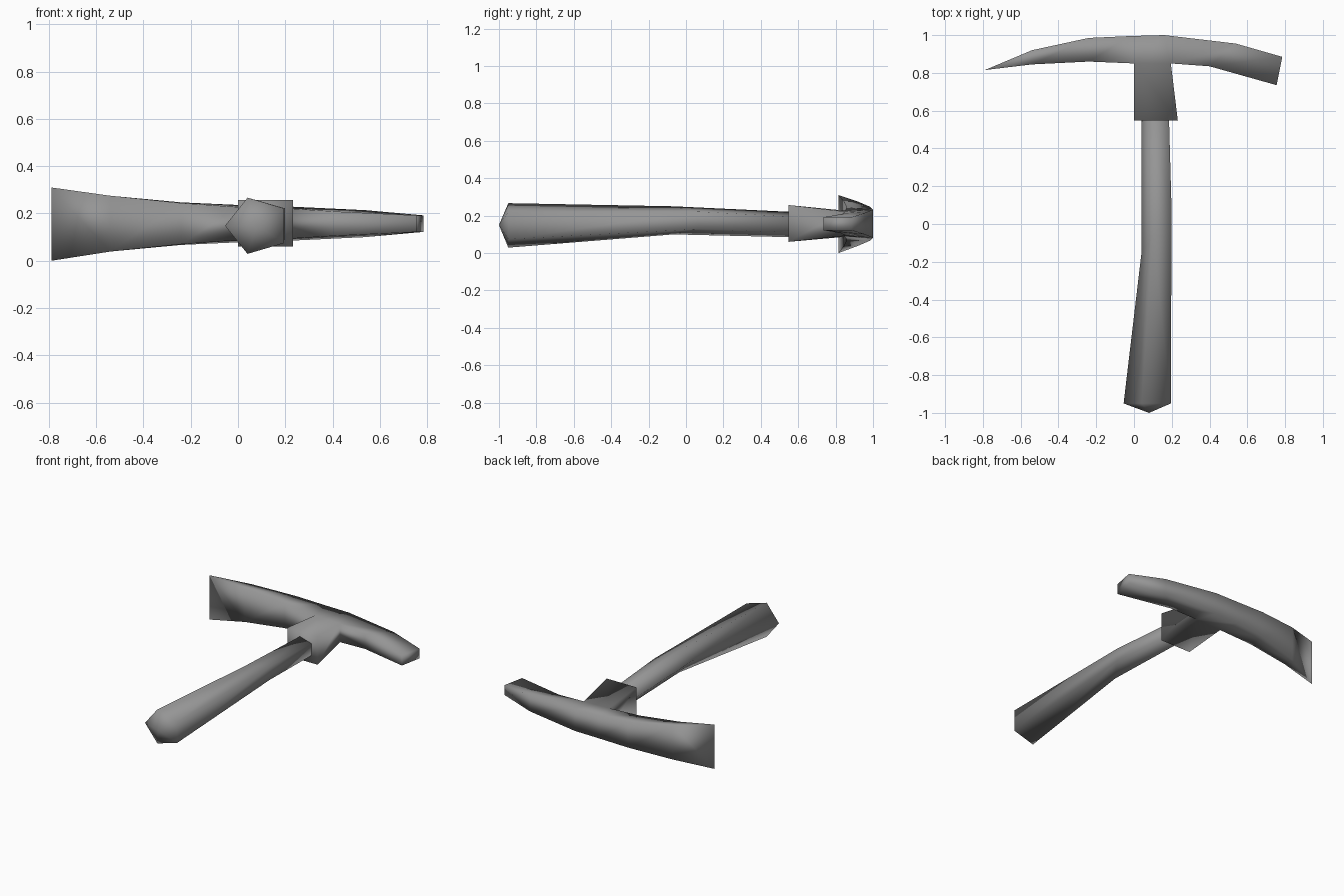
import bpy, bmesh, math

cube = bpy.data.objects.get("Cube")
if cube:
    bpy.data.objects.remove(cube)

grey = bpy.data.materials.new("dull_grey")
grey.use_nodes = True
grey.diffuse_color = (0.3, 0.3, 0.3, 1)
grey.node_tree.nodes["Principled BSDF"].inputs["Base Color"].default_value = (0.3, 0.3, 0.3, 1)


def finish(bm, name):
    bmesh.ops.recalc_face_normals(bm, faces=bm.faces)
    for f in bm.faces:
        f.smooth = True
    mesh = bpy.data.meshes.new(name)
    bm.to_mesh(mesh)
    bm.free()
    mesh.materials.append(grey)
    obj = bpy.data.objects.new(name, mesh)
    bpy.context.collection.objects.link(obj)


def bridge(bm, a, b, skip=None):
    n = len(a)
    for i in range(n):
        if i != skip:
            bm.faces.new((a[i], a[(i + 1) % n], b[(i + 1) % n], b[i]))


# Pick head: curved four-sided bar, flared to a chisel edge on one side
MID = 0.157
# front x, front y, front half height, back x, back y, back half height
sections = [
    (-0.54, 0.845, 0.118, -0.54, 0.92, 0.118),
    (-0.24, 0.86, 0.087, -0.24, 0.985, 0.09),
    (0.0, 0.85, 0.07, -0.02, 0.995, 0.08),
    (0.195, 0.85, 0.065, 0.16, 1.0, 0.075),
    (0.40, 0.835, 0.052, 0.54, 0.955, 0.057),
    (0.755, 0.735, 0.035, 0.785, 0.885, 0.035),
]
bm = bmesh.new()
rings = []
for fx, fy, fh, bx, by, bh in sections:
    rings.append([bm.verts.new(p) for p in (
        (fx, fy, MID - fh), (fx, fy, MID + fh),
        (bx, by, MID + bh), (bx, by, MID - bh))])
for i in range(len(rings) - 1):
    bridge(bm, rings[i], rings[i + 1], skip=0 if i == 2 else None)
bm.faces.new(rings[-1])

# Chisel edge
low = bm.verts.new((-0.79, 0.815, 0.0))
high = bm.verts.new((-0.79, 0.815, 0.31))
fl, fu, bu, bl = rings[0]
for face in ((fl, fu, high, low), (bu, bl, low, high), (fu, bu, high), (bl, fl, low)):
    bm.faces.new(face)

# Socket growing out of the front of the head
root = [rings[2][0], rings[2][1], rings[3][1], rings[3][0]]
mouth = [bm.verts.new((x, 0.547, z)) for x, z in
         ((0.0, 0.06), (0.0, 0.257), (0.232, 0.257), (0.232, 0.06))]
bridge(bm, root, mouth)
bm.faces.new(mouth)
finish(bm, "pick_head")

# Handle: five-sided shaft, waisted in the middle, with a pointed butt
bm = bmesh.new()
rings = []
# centre x, y, z, radius x, radius z, lean along y
for cx, cy, cz, rx, rz, lean in (
        (0.083, -0.95, 0.148, 0.138, 0.125, 0.0),
        (0.128, -0.03, 0.175, 0.088, 0.079, 0.12),
        (0.120, 0.58, 0.152, 0.080, 0.071, 0.0)):
    ring = []
    for k in range(5):
        a = math.pi + k * math.tau / 5
        ring.append(bm.verts.new((cx + rx * math.cos(a),
                                  cy + lean * math.cos(a),
                                  cz + rz * math.sin(a))))
    rings.append(ring)
for a, b in zip(rings, rings[1:]):
    bridge(bm, a, b)
bm.faces.new(rings[-1])
tip = bm.verts.new((0.08, -1.0, 0.15))
for i in range(5):
    bm.faces.new((rings[0][i], rings[0][(i + 1) % 5], tip))
finish(bm, "handle")
